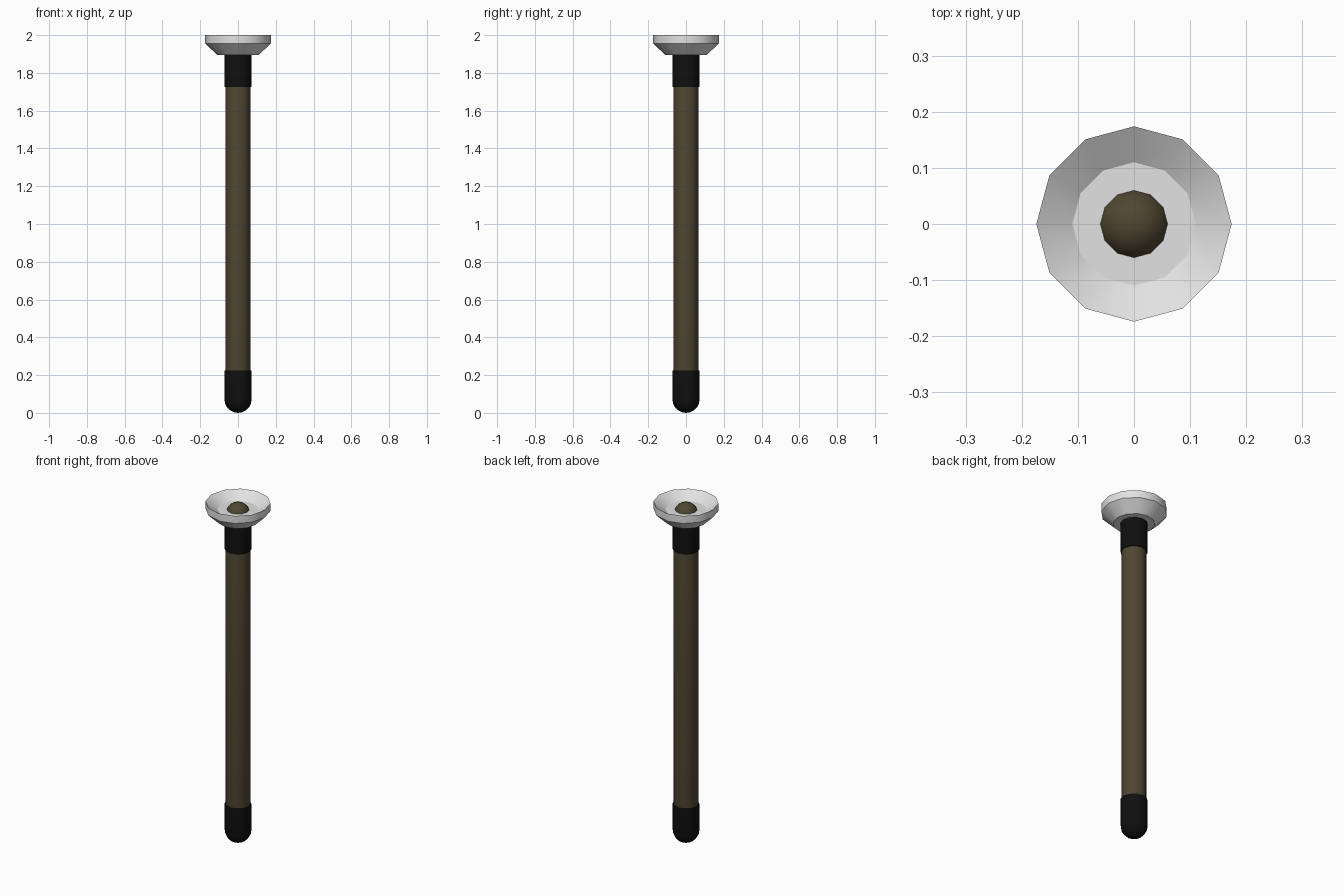
import bpy, bmesh, math

if "Cube" in bpy.data.objects:
    bpy.data.objects.remove(bpy.data.objects["Cube"])

SIDES = 12


def material(name, rgb):
    m = bpy.data.materials.new(name)
    m.diffuse_color = (*rgb, 1.0)
    m.use_nodes = True
    m.node_tree.nodes["Principled BSDF"].inputs["Base Color"].default_value = m.diffuse_color
    return m


def lathe(name, profile, mat):
    """Spin an (r, z) profile around the z axis; r = 0 makes a pole point."""
    bm = bmesh.new()
    rings = []
    for r, z in profile:
        if r < 1e-6:
            rings.append([bm.verts.new((0, 0, z))] * SIDES)
        else:
            rings.append([bm.verts.new((r * math.cos(math.tau * i / SIDES),
                                        r * math.sin(math.tau * i / SIDES), z))
                          for i in range(SIDES)])
    for a, b in zip(rings, rings[1:]):
        for i in range(SIDES):
            j = (i + 1) % SIDES
            bm.faces.new(list(dict.fromkeys((a[i], a[j], b[j], b[i]))))
    bmesh.ops.recalc_face_normals(bm, faces=bm.faces)
    me = bpy.data.meshes.new(name)
    bm.to_mesh(me)
    bm.free()
    me.materials.append(mat)
    ob = bpy.data.objects.new(name, me)
    bpy.context.collection.objects.link(ob)
    bpy.ops.object.select_all(action='DESELECT')
    ob.select_set(True)
    bpy.context.view_layer.objects.active = ob
    bpy.ops.object.shade_smooth_by_angle(angle=math.radians(31))
    return ob


def dome(r, z, up, steps=5):
    """Quarter-circle profile from the tip at the bottom, or to the tip at the top."""
    pts = [(r * math.cos(math.pi / 2 * k / steps),
            z + (1 if up else -1) * r * math.sin(math.pi / 2 * k / steps))
           for k in range(steps + 1)]
    return pts if up else pts[::-1]


wood = material("dark_wood", (0.080, 0.062, 0.031))
rubber = material("black_rubber", (0.005, 0.005, 0.005))
metal = material("pale_metal", (0.76, 0.76, 0.76))

# Round-ended shaft
lathe("shaft", dome(0.066, 0.075, False) + dome(0.066, 1.932, True), wood)

# Rounded foot sleeve and straight upper sleeve
lathe("foot_sleeve", dome(0.072, 0.072, False) + [(0.072, 0.225), (0, 0.225)], rubber)
lathe("upper_sleeve", [(0, 1.725), (0.072, 1.725), (0.072, 1.897), (0, 1.897)], rubber)

# Flared dish with a sharp rim and a shallow hollow
lathe("dish", [(0, 1.895), (0.11, 1.895), (0.174, 1.956), (0.174, 2.0),
               (0.11, 1.958), (0, 1.958)], metal)
